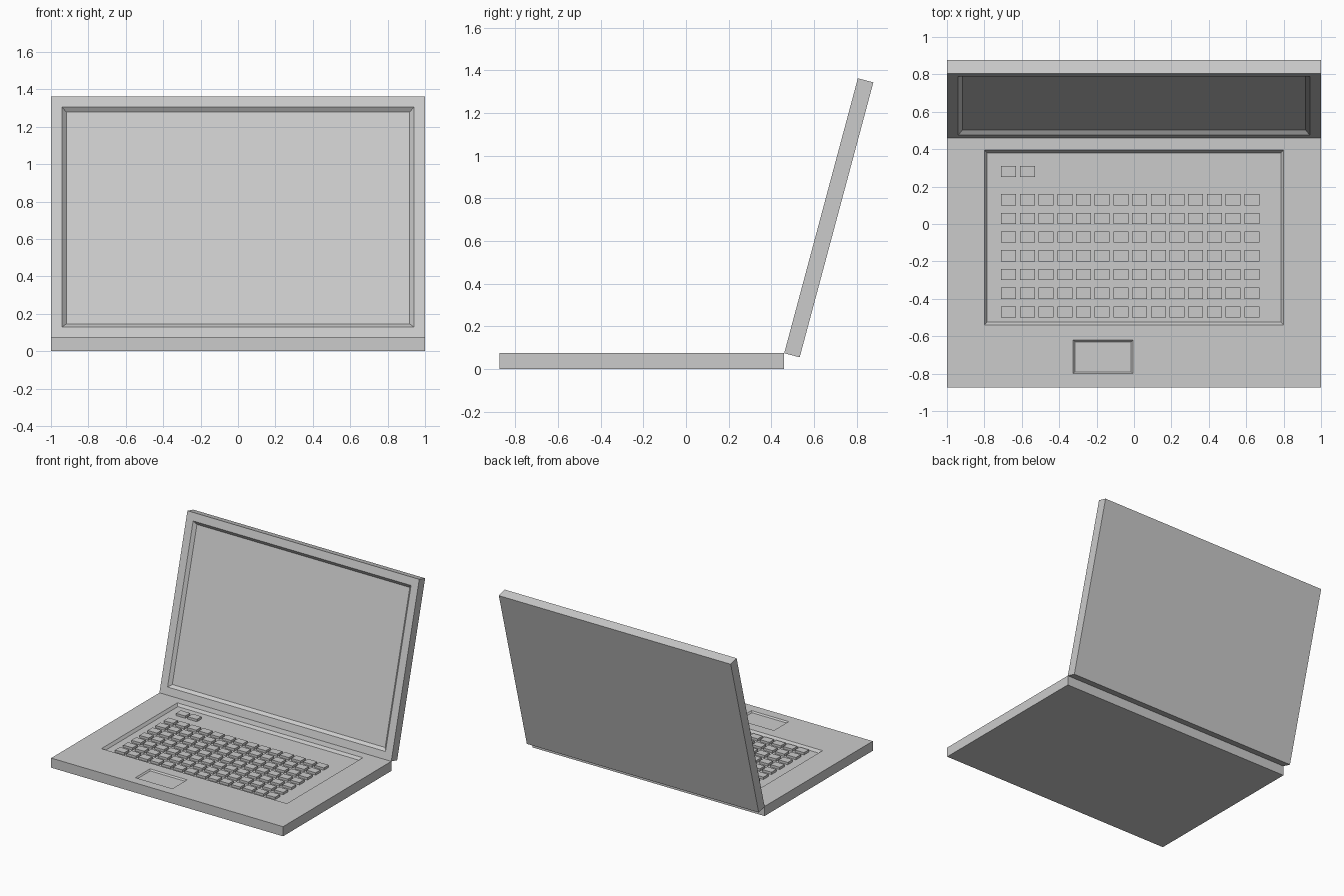
import bpy, bmesh, math

if "Cube" in bpy.data.objects:
    bpy.data.objects.remove(bpy.data.objects["Cube"])

THICK = 0.075
DEPTH = 1.333
HINGE_Y = 0.46


def frustum(bm, x0, x1, y0, y1, z0, z1, inset=0.0):
    """Box from z0 to z1 whose lower rectangle is shrunk by inset."""
    rings = []
    for z, i in ((z0, inset), (z1, 0.0)):
        rings.append([bm.verts.new(p) for p in (
            (x0 + i, y0 + i, z), (x1 - i, y0 + i, z),
            (x1 - i, y1 - i, z), (x0 + i, y1 - i, z))])
    low, high = rings
    bm.faces.new(low[::-1])
    bm.faces.new(high)
    for k in range(4):
        n = (k + 1) % 4
        bm.faces.new((low[k], low[n], high[n], high[k]))


def make(name, boxes):
    bm = bmesh.new()
    for box in boxes:
        frustum(bm, *box)
    mesh = bpy.data.meshes.new(name)
    bm.to_mesh(mesh)
    bm.free()
    obj = bpy.data.objects.new(name, mesh)
    bpy.context.collection.objects.link(obj)
    return obj


def recess(target, x0, x1, y0, y1, top, depth, inset):
    """Sink a panel with sloping walls into the top face of target."""
    e = 0.01
    slope = inset / depth * e  # keep the rim exact at the top face
    cutter = make("recess_cutter", [(x0 - slope, x1 + slope, y0 - slope, y1 + slope,
                                     top - depth, top + e, inset + slope)])
    cutter.hide_render = True
    mod = target.modifiers.new("recess", 'BOOLEAN')
    mod.operation = 'DIFFERENCE'
    mod.solver = 'EXACT'
    mod.object = cutter
    bpy.context.view_layer.objects.active = target
    bpy.ops.object.modifier_apply(modifier=mod.name)
    bpy.data.objects.remove(cutter)


# Base with keyboard well and touchpad
base = make("base", [(-1, 1, HINGE_Y - DEPTH, HINGE_Y, 0, THICK)])
recess(base, -0.80, 0.80, -0.54, 0.395, THICK, 0.02, 0.015)
recess(base, -0.325, -0.005, -0.80, -0.62, THICK, 0.01, 0.01)

# Keys: a main grid plus two small keys above its left end
PITCH, KEY_W, KEY_D = 0.1, 0.08, 0.06
FLOOR, KEY_TOP = THICK - 0.022, THICK - 0.002
spots = [(-0.71 + c * PITCH, -0.50 + r * PITCH) for r in range(7) for c in range(14)]
spots += [(-0.71 + c * PITCH, 0.25) for c in range(2)]
make("keys", [(x, x + KEY_W, y, y + KEY_D, FLOOR, KEY_TOP) for x, y in spots])

# Lid modelled flat with the hinge edge at its origin, then opened
lid = make("lid", [(-1, 1, 0, DEPTH, -THICK, 0)])
recess(lid, -0.94, 0.94, 0.057, 1.273, 0, 0.022, 0.022)
lid.location = (0, HINGE_Y, THICK)
lid.rotation_euler = (math.radians(75), 0, 0)
